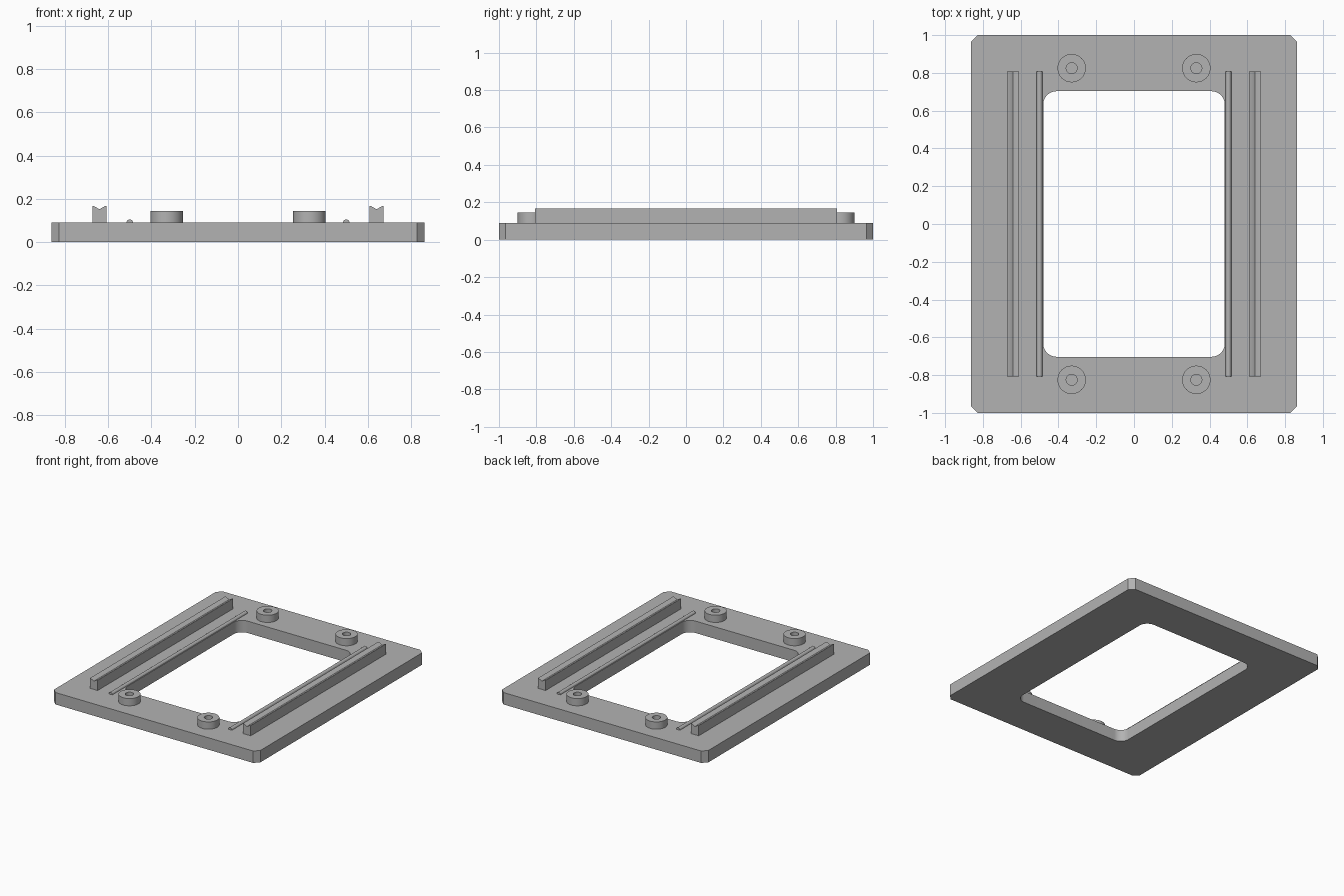
import bpy
import bmesh
from math import cos, sin, pi, radians
from mathutils import Matrix, Vector

cube = bpy.data.objects.get("Cube")
if cube:
    bpy.data.objects.remove(cube, do_unlink=True)

grey = bpy.data.materials.new("plain_grey")
grey.use_nodes = True
grey.diffuse_color = (0.45, 0.45, 0.45, 1)
grey.node_tree.nodes["Principled BSDF"].inputs["Base Color"].default_value = grey.diffuse_color

PLATE_TOP = 0.09
RAIL_HALF = 0.808
SINK = 0.005  # how far the raised parts are set into the plate


def arc(cx, cy, r, start, end, steps):
    angles = [start + (end - start) * i / steps for i in range(steps + 1)]
    return [(cx + r * cos(a), cy + r * sin(a)) for a in angles]


def circle(r, steps=48):
    return arc(0, 0, r, 0, 2 * pi, steps)[:-1]


def rounded_rect(hx, hy, r, steps):
    """Rectangle with rounded corners, or chamfered ones when steps is 1."""
    points = []
    for i, (sx, sy) in enumerate([(1, 1), (-1, 1), (-1, -1), (1, -1)]):
        points += arc(sx * (hx - r), sy * (hy - r), r, i * pi / 2, (i + 1) * pi / 2, steps)
    return points


def prism(name, loops, depth, matrix):
    """Extrude an outline, with optional inner holes, into a solid."""
    bm = bmesh.new()
    edges = []
    for loop in loops:
        verts = [bm.verts.new((x, y, 0)) for x, y in loop]
        edges += [bm.edges.new((v, verts[i - 1])) for i, v in enumerate(verts)]
    bmesh.ops.triangle_fill(bm, edges=edges, use_beauty=True, normal=(0, 0, 1))
    result = bmesh.ops.extrude_face_region(bm, geom=bm.faces[:])
    top = [g for g in result["geom"] if isinstance(g, bmesh.types.BMVert)]
    bmesh.ops.translate(bm, verts=top, vec=Vector((0, 0, depth)))
    bmesh.ops.recalc_face_normals(bm, faces=bm.faces[:])
    mesh = bpy.data.meshes.new(name)
    bm.to_mesh(mesh)
    bm.free()
    mesh.materials.append(grey)
    obj = bpy.data.objects.new(name, mesh)
    obj.matrix_world = matrix
    bpy.context.collection.objects.link(obj)
    bpy.ops.object.select_all(action="DESELECT")
    obj.select_set(True)
    bpy.context.view_layer.objects.active = obj
    bpy.ops.object.shade_smooth_by_angle(angle=radians(30))
    return obj


# Base plate with chamfered corners and a rounded window
prism("base_plate",
      [rounded_rect(0.862, 1, 0.035, 1), rounded_rect(0.48, 0.703, 0.07, 12)],
      PLATE_TOP, Matrix())

# Long rails with a V-groove on top, and slim rounded ridges beside the window
rail = [(-0.032, -SINK), (0.032, -SINK), (0.032, 0.077), (0.026, 0.077),
        (0, 0.062), (-0.026, 0.077), (-0.032, 0.077)]
ridge = [(-0.015, -SINK), (0.015, -SINK)] + arc(0, 0, 0.015, 0, pi, 12)
upright = Matrix.Rotation(pi / 2, 4, "X")
for side, sx in (("left", 1), ("right", -1)):
    for part, outline, x in (("rail", rail, 0.64), ("ridge", ridge, 0.5)):
        place = Matrix.Translation((sx * x, RAIL_HALF, PLATE_TOP)) @ upright
        prism(f"{side}_{part}", [outline], 2 * RAIL_HALF, place)

# Four hollow mounting bosses
for side, sx in (("left", 1), ("right", -1)):
    for end, sy in (("front", -1), ("back", 1)):
        place = Matrix.Translation((sx * 0.33, sy * 0.825, PLATE_TOP - SINK))
        prism(f"{end}_{side}_boss", [circle(0.075), circle(0.029)], 0.055 + SINK, place)
